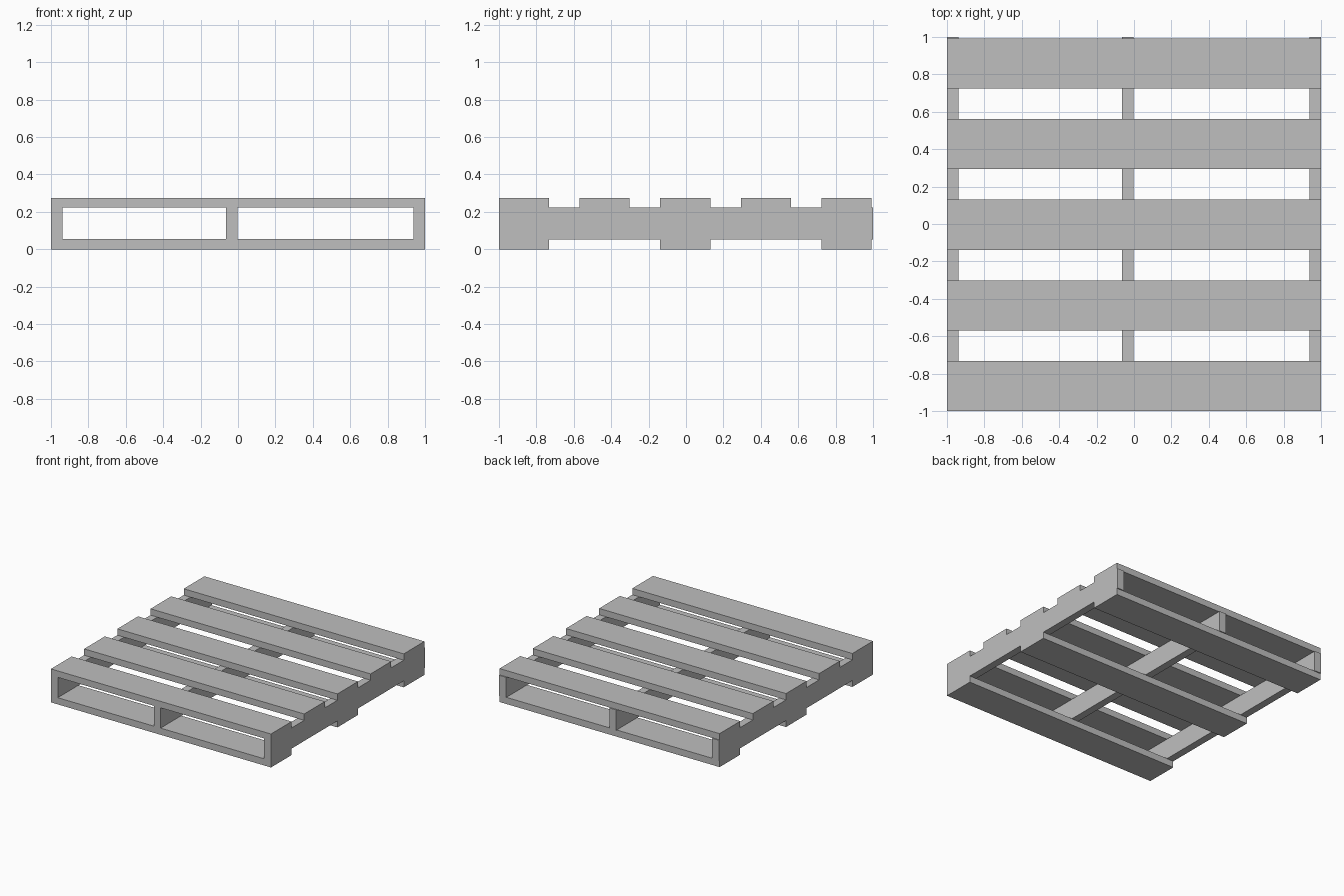
import bpy

cube = bpy.data.objects.get("Cube")
if cube:
    bpy.data.objects.remove(cube, do_unlink=True)

grey = bpy.data.materials.new("plain_grey")
grey.use_nodes = True
colour = (0.52, 0.52, 0.52, 1)
grey.diffuse_color = colour
grey.node_tree.nodes["Principled BSDF"].inputs["Base Color"].default_value = colour


def plank(name, x, y, z):
    """Box spanning the given (low, high) ranges."""
    spans = (x, y, z)
    bpy.ops.mesh.primitive_cube_add(size=1, location=[(a + b) / 2 for a, b in spans])
    obj = bpy.context.object
    obj.name = name
    obj.scale = [b - a for a, b in spans]
    bpy.ops.object.transform_apply(location=False, rotation=False, scale=True)
    obj.data.materials.append(grey)


BOARD_WIDTH = 0.268
BOARD_PITCH = 0.431
FULL = (-1, 1)

# Five deck boards on top, and three bottom boards under every second one
for i in range(5):
    front = -1 + i * BOARD_PITCH
    depth = (front, front + BOARD_WIDTH)
    plank(f"deck_board_{i + 1}", FULL, depth, (0.222, 0.275))
    if i % 2 == 0:
        plank(f"bottom_board_{i // 2 + 1}", FULL, depth, (0, 0.055))

# Three upright stringers running front to back
for side, left in (("right", -1), ("middle", -0.065), ("left", 0.938)):
    plank(f"{side}_stringer", (left, left + 0.062), FULL, (0.053, 0.223))
